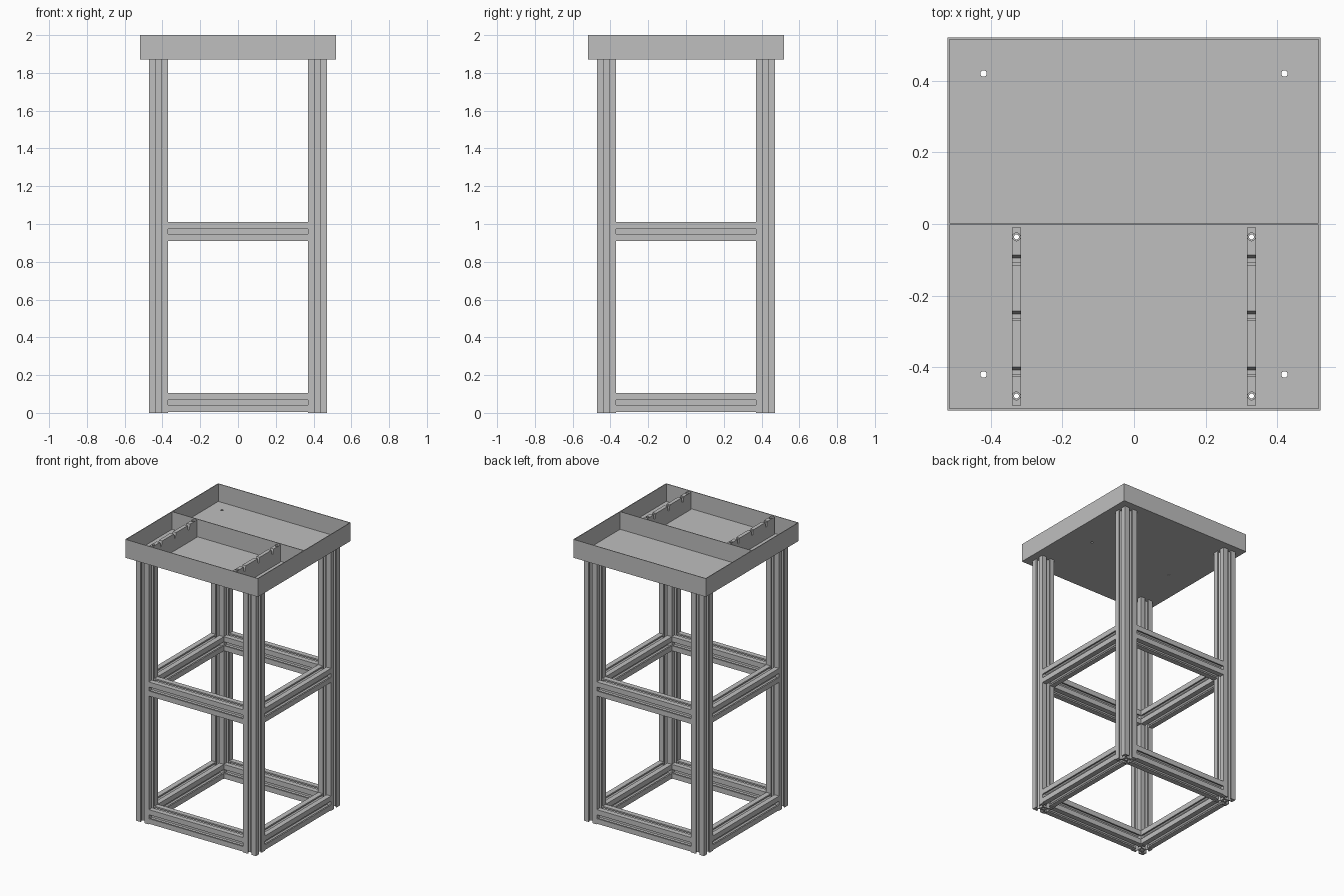
import bpy, bmesh
from math import pi, cos, sin
from mathutils import Matrix, Euler

cube = bpy.data.objects.get("Cube")
if cube:
    bpy.data.objects.remove(cube, do_unlink=True)

grey = bpy.data.materials.new("aluminium grey")
grey.use_nodes = True
grey.diffuse_color = (0.52, 0.52, 0.52, 1)
grey.node_tree.nodes["Principled BSDF"].inputs["Base Color"].default_value = grey.diffuse_color

H, TRAY_Z, HALF, WALL = 2.0, 1.87, 0.52, 0.005
POST, SIZE = 0.42, 0.05


def circle(x, y, r, n=20):
    return [(x + r * cos(2 * pi * i / n), y + r * sin(2 * pi * i / n)) for i in range(n)]


def rect(hx, hy):
    return [(-hx, -hy), (hx, -hy), (hx, hy), (-hx, hy)]


def extruded(name, loops, length, loc, rot=(0, 0, 0)):
    """Fill closed outlines (inner loops become holes) and extrude along local z."""
    curve = bpy.data.curves.new(name, "CURVE")
    curve.dimensions, curve.fill_mode = "2D", "BOTH"
    curve.extrude = length / 2
    for loop in loops:
        spline = curve.splines.new("POLY")
        spline.points.add(len(loop) - 1)
        for point, (x, y) in zip(spline.points, loop):
            point.co = (x, y, 0, 1)
        spline.use_cyclic_u = True
    temp = bpy.data.objects.new(name + " outline", curve)
    bpy.context.collection.objects.link(temp)
    dg = bpy.context.evaluated_depsgraph_get()
    mesh = bpy.data.meshes.new_from_object(temp.evaluated_get(dg))
    bpy.data.objects.remove(temp, do_unlink=True)
    bm = bmesh.new()
    bm.from_mesh(mesh)
    bmesh.ops.remove_doubles(bm, verts=bm.verts, dist=1e-5)
    bmesh.ops.recalc_face_normals(bm, faces=bm.faces)
    bm.transform(Matrix.Translation(loc) @ Euler(rot).to_matrix().to_4x4())
    for face in bm.faces:
        face.smooth = False
    bm.to_mesh(mesh)
    bm.free()
    mesh.name = name
    mesh.materials.clear()
    mesh.materials.append(grey)
    obj = bpy.data.objects.new(name, mesh)
    bpy.context.collection.objects.link(obj)
    return obj


def cut(obj, cutter):
    """Subtract the cutter and delete it."""
    mod = obj.modifiers.new("cut", "BOOLEAN")
    mod.operation, mod.solver, mod.object = "DIFFERENCE", "EXACT", cutter
    dg = bpy.context.evaluated_depsgraph_get()
    mesh = bpy.data.meshes.new_from_object(obj.evaluated_get(dg))
    obj.modifiers.clear()
    obj.data = mesh
    bpy.data.objects.remove(cutter, do_unlink=True)


# Slotted square rail section: one side, turned four times, plus a centre bore
half = [(0.014, SIZE), (0.014, 0.040), (0.028, 0.040), (0.028, 0.035), (0.015, 0.021)]
side = [(SIZE, SIZE)] + half + [(-x, y) for x, y in reversed(half)]
section = []
for k in range(4):
    c, s = round(cos(k * pi / 2)), round(sin(k * pi / 2))
    section += [(x * c - y * s, x * s + y * c) for x, y in side]
rail = [section, circle(0, 0, 0.009)]

# Posts
for sx, xn in ((-1, "right"), (1, "left")):
    for sy, yn in ((-1, "front"), (1, "back")):
        extruded(f"{yn}_{xn}_post", rail, TRAY_Z, (sx * POST, sy * POST, TRAY_Z / 2))

# Lower and middle beams between the posts
span = 2 * (POST - SIZE)
for level, z in (("lower", 0.055), ("middle", 0.96)):
    for s, yn, xn in ((-1, "front", "right"), (1, "back", "left")):
        extruded(f"{level}_{yn}_beam", rail, span, (0, s * POST, z), (0, pi / 2, 0))
        extruded(f"{level}_{xn}_beam", rail, span, (s * POST, 0, z), (pi / 2, 0, 0))

# Tray floor with post holes and bar screw holes
BAR_X, SCREWS = 0.328, (-0.036, -0.48)
holes = [circle(x, y, 0.009) for x in (-POST, POST) for y in (-POST, POST)]
holes += [circle(x, y, 0.007) for x in (-BAR_X, BAR_X) for y in SCREWS]
extruded("tray_floor", [rect(HALF, HALF)] + holes, WALL, (0, 0, TRAY_Z + WALL / 2))

# Tray rim and divider
depth = H - TRAY_Z
inner = HALF - WALL
extruded("tray_rim", [rect(HALF, HALF), rect(inner, inner)], depth, (0, 0, TRAY_Z + depth / 2))
extruded("tray_divider", [rect(inner, WALL / 2)], depth - WALL,
         (0, 0, TRAY_Z + WALL + (depth - WALL) / 2))

# Notched holder bars, screwed to the floor
base, top = TRAY_Z + WALL, H - 0.003
profile = [(-0.506, base), (-0.506, top)]
for y in (-0.402, -0.246, -0.09):
    profile += [(y - 0.024, top), (y - 0.024, top - 0.008), (y - 0.018, top - 0.008),
                (y - 0.018, top - 0.035), (y - 0.005, top - 0.035), (y + 0.003, top)]
profile += [(-0.01, top), (-0.01, base)]
for x, name in ((-BAR_X, "right"), (BAR_X, "left")):
    bar = extruded(f"{name}_holder_bar", [profile], 0.026, (x, 0, 0), (pi / 2, 0, pi / 2))
    for y in SCREWS:
        cut(bar, extruded("bore", [circle(x, y, 0.007)], 0.3, (0, 0, base)))
        cut(bar, extruded("counterbore", [circle(x, y, 0.011)], 0.03, (0, 0, top)))
        cut(bar, extruded("bore", [circle(x, y, 0.007)], 0.3, (0, 0, base + 0.03)))
